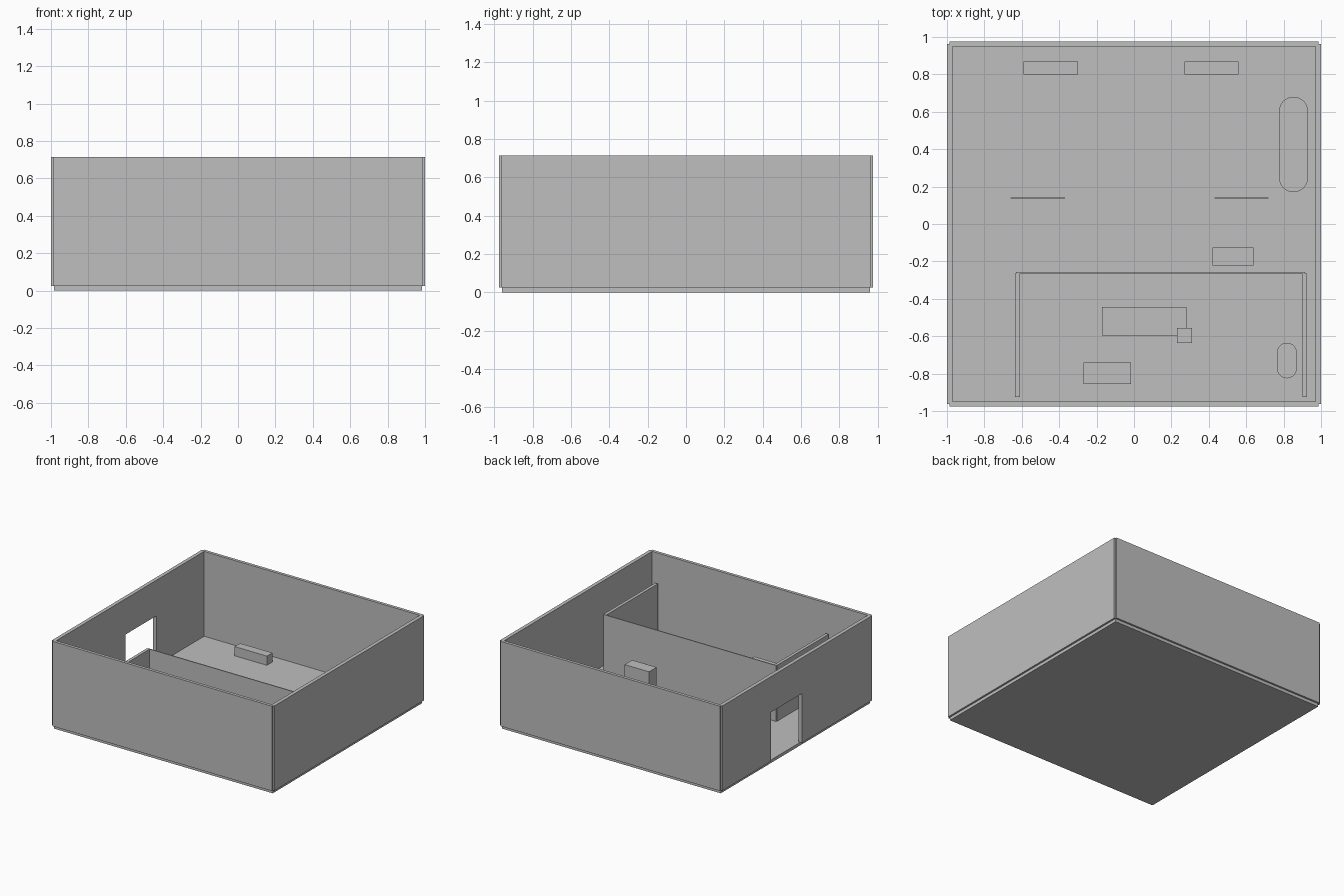
import bpy
import bmesh
import math

cube = bpy.data.objects.get("Cube")
if cube:
    bpy.data.objects.remove(cube, do_unlink=True)

grey = bpy.data.materials.new("plain grey")
grey.use_nodes = True
grey.diffuse_color = (0.52, 0.52, 0.52, 1)
bsdf = next(n for n in grey.node_tree.nodes if n.type == 'BSDF_PRINCIPLED')
bsdf.inputs["Base Color"].default_value = grey.diffuse_color

FLOOR, TOP, PARTITION_TOP = 0.025, 0.715, 0.48


def extrude(name, points, vector):
    """Solid made by pushing a flat outline along a vector."""
    bm = bmesh.new()
    face = bm.faces.new([bm.verts.new(p) for p in points])
    result = bmesh.ops.extrude_face_region(bm, geom=[face])
    moved = [v for v in result["geom"] if isinstance(v, bmesh.types.BMVert)]
    bmesh.ops.translate(bm, verts=moved, vec=vector)
    bmesh.ops.recalc_face_normals(bm, faces=bm.faces)
    mesh = bpy.data.meshes.new(name)
    bm.to_mesh(mesh)
    bm.free()
    mesh.materials.append(grey)
    obj = bpy.data.objects.new(name, mesh)
    bpy.context.collection.objects.link(obj)
    return obj


def box(name, x0, x1, y0, y1, z1, z0=FLOOR):
    outline = [(x0, y0, z0), (x1, y0, z0), (x1, y1, z0), (x0, y1, z0)]
    return extrude(name, outline, (0, 0, z1 - z0))


def capsule(name, x0, x1, y0, y1, z1, steps=16):
    """Upright solid with a round-ended plan."""
    r, cx = (x1 - x0) / 2, (x0 + x1) / 2
    outline = []
    for cy, start in ((y1 - r, 0), (y0 + r, math.pi)):
        for i in range(steps + 1):
            a = start + math.pi * i / steps
            outline.append((cx + r * math.cos(a), cy + r * math.sin(a), FLOOR))
    obj = extrude(name, outline, (0, 0, z1 - FLOOR))
    bpy.ops.object.select_all(action='DESELECT')
    obj.select_set(True)
    bpy.context.view_layer.objects.active = obj
    bpy.ops.object.shade_smooth_by_angle(angle=math.radians(30))


# Floor slab and outer walls
box("floor", -0.985, 0.985, -0.96, 0.96, FLOOR, 0)
box("front_wall", -0.987, 0.987, -0.975, -0.95, TOP)
box("back_wall", -0.987, 0.987, 0.95, 0.975, TOP)
box("left_wall", 0.97, 1.0, -0.962, 0.962, TOP)

# Wall with the doorway
DOOR_FRONT, DOOR_BACK, DOOR_TOP = -0.06, 0.335, 0.425
profile = [(-0.962, FLOOR), (DOOR_FRONT, FLOOR), (DOOR_FRONT, DOOR_TOP),
           (DOOR_BACK, DOOR_TOP), (DOOR_BACK, FLOOR), (0.962, FLOOR),
           (0.962, TOP), (-0.962, TOP)]
extrude("door_wall", [(-1.0, y, z) for y, z in profile], (0.03, 0, 0))

# Inner partitions
box("inner_back_partition", -0.63, 0.915, -0.264, -0.256, PARTITION_TOP)
box("inner_right_partition", -0.635, -0.61, -0.925, -0.264, PARTITION_TOP)
box("inner_left_partition", 0.90, 0.925, -0.925, -0.264, PARTITION_TOP)

# Low benches and thin panels
for side, bench_x, panel_x in (("right", -0.59, -0.66), ("left", 0.27, 0.43)):
    box(side + "_bench", bench_x, bench_x + 0.29, 0.80, 0.87, 0.10)
    box(side + "_thin_panel", panel_x, panel_x + 0.29, 0.137, 0.143, 0.17)

# Furniture blocks
box("cabinet", 0.42, 0.64, -0.222, -0.125, 0.198)
box("desk", -0.17, 0.28, -0.595, -0.445, 0.15)
box("desk_stand", 0.23, 0.31, -0.635, -0.555, 0.20)
box("side_cabinet", -0.27, -0.015, -0.855, -0.74, 0.16)

# Round-ended tables
capsule("long_table", 0.775, 0.93, 0.17, 0.68, 0.14)
capsule("small_table", 0.765, 0.87, -0.825, -0.635, 0.12)
